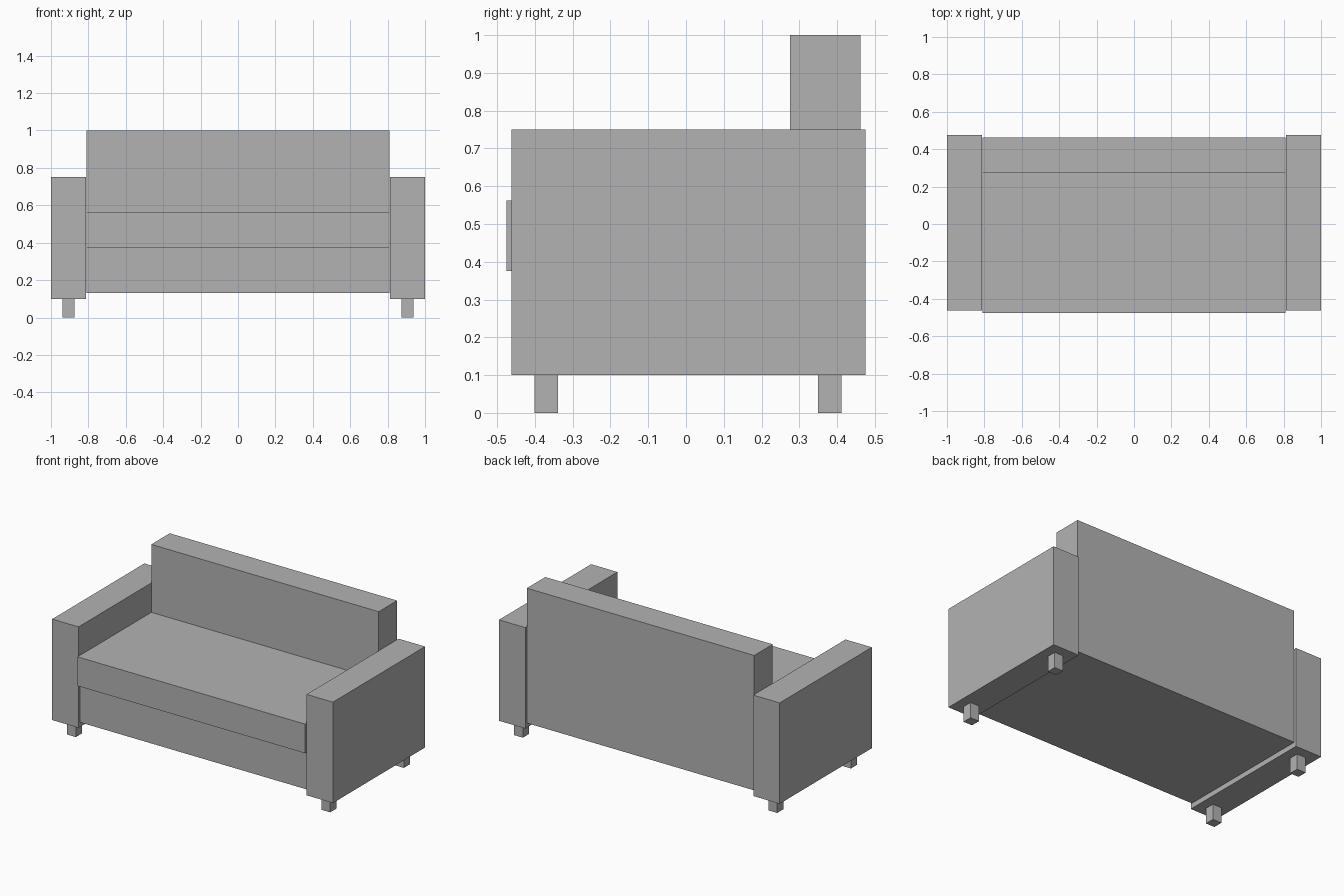
import bpy

# Remove the default cube
cube = bpy.data.objects.get("Cube")
if cube:
    bpy.data.objects.remove(cube, do_unlink=True)

# Single upholstery colour
GREY = (0.45, 0.45, 0.45, 1.0)
fabric = bpy.data.materials.new("grey_fabric")
fabric.use_nodes = True
fabric.diffuse_color = GREY
bsdf = next(n for n in fabric.node_tree.nodes if n.type == 'BSDF_PRINCIPLED')
bsdf.inputs["Base Color"].default_value = GREY


def box(name, x, y, z):
    """Flat-faced block spanning the given (low, high) ranges."""
    spans = (x, y, z)
    bpy.ops.mesh.primitive_cube_add(size=1, location=[(a + b) / 2 for a, b in spans])
    block = bpy.context.object
    block.name = name
    block.scale = [b - a for a, b in spans]
    bpy.ops.object.transform_apply(location=False, rotation=False, scale=True)
    block.data.materials.append(fabric)
    return block


# Central body: base, cushion and backrest
INNER = 0.81
width = (-INNER, INNER)
box("seat_base", width, (-0.45, 0.275), (0.131, 0.375))
box("seat_cushion", width, (-0.475, 0.275), (0.375, 0.5625))
box("backrest", width, (0.275, 0.4625), (0.131, 1.0))

# Armrests, each on two square legs
for side, sign in (("left", 1), ("right", -1)):
    def span(low, high):
        return tuple(sorted((sign * low, sign * high)))

    box(side + "_armrest", span(0.8125, 1.0), (-0.4625, 0.475), (0.1, 0.75))
    for end, y in (("front", -0.37), ("back", 0.38)):
        box(f"{end}_{side}_leg", span(0.875, 0.9375),
            (y - 0.031, y + 0.031), (0.0, 0.1))
